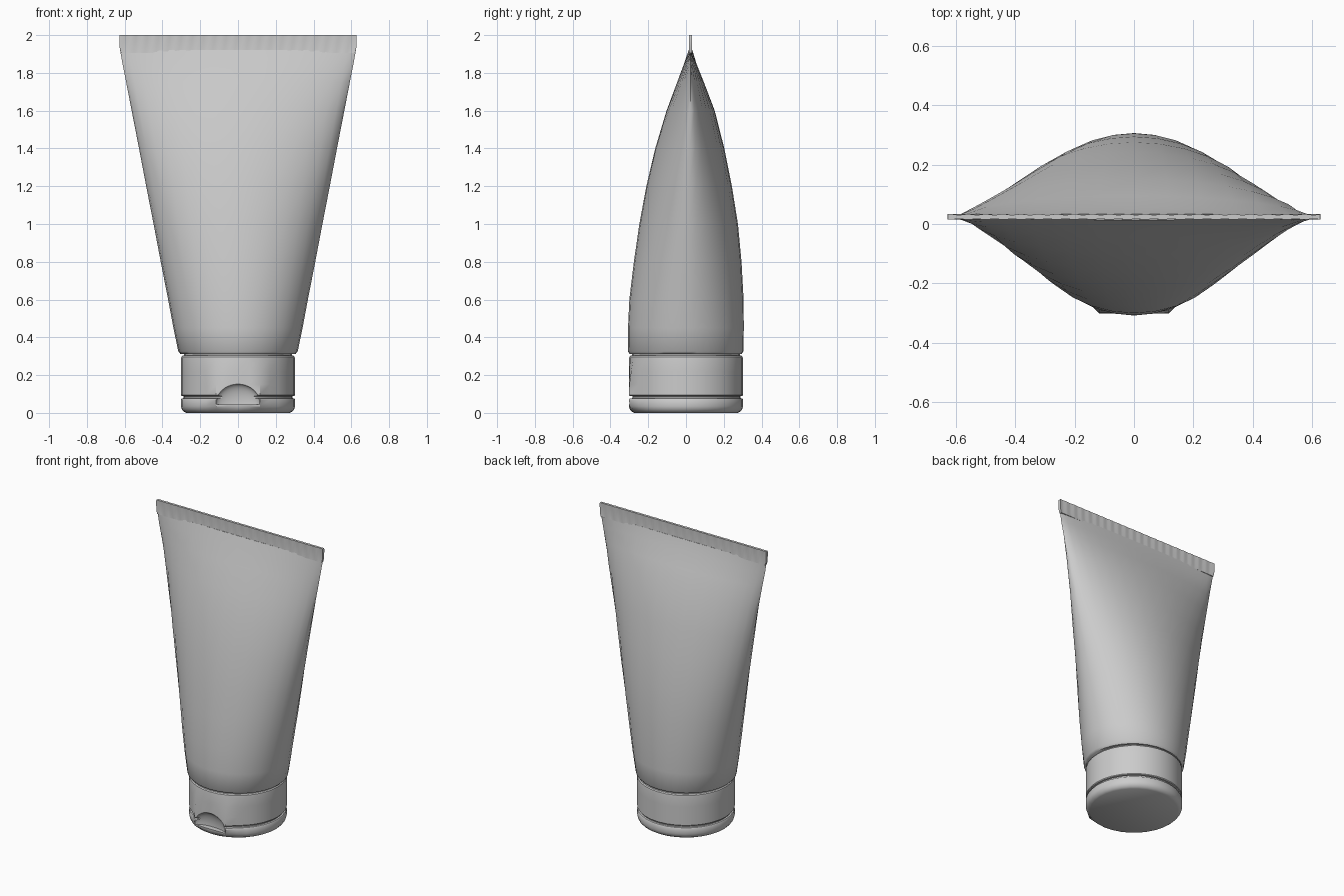
import bpy
import bmesh
import math

if "Cube" in bpy.data.objects:
    bpy.data.objects.remove(bpy.data.objects["Cube"], do_unlink=True)

SIDES = 32

grey = bpy.data.materials.new("light grey plastic")
grey.use_nodes = True
colour = (0.6, 0.6, 0.6, 1.0)
grey.diffuse_color = colour
grey.node_tree.nodes["Principled BSDF"].inputs["Base Color"].default_value = colour


def finish(name, bm, angle=35):
    """Turn a bmesh into a smooth-shaded object."""
    bmesh.ops.recalc_face_normals(bm, faces=bm.faces[:])
    mesh = bpy.data.meshes.new(name)
    bm.to_mesh(mesh)
    bm.free()
    obj = bpy.data.objects.new(name, mesh)
    bpy.context.collection.objects.link(obj)
    mesh.materials.append(grey)
    shade(obj, angle)
    return obj


def shade(obj, angle):
    bpy.ops.object.select_all(action='DESELECT')
    obj.select_set(True)
    bpy.context.view_layer.objects.active = obj
    bpy.ops.object.shade_smooth_by_angle(angle=math.radians(angle))


def loft(rings):
    """Skin closed rings of equal point count and close both ends."""
    bm = bmesh.new()
    loops = [[bm.verts.new(p) for p in ring] for ring in rings]
    n = len(loops[0])
    for a, b in zip(loops, loops[1:]):
        for i in range(n):
            j = (i + 1) % n
            bm.faces.new((a[i], a[j], b[j], b[i]))
    bm.faces.new(loops[0][::-1])
    bm.faces.new(loops[-1])
    return bm


def signed_pow(v, p):
    return math.copysign(abs(v) ** p, v)


# Squeezable body: height, half width, front y, back y
sections = [
    (0.312, 0.305, -0.298, 0.295), (0.325, 0.316, -0.308, 0.304),
    (0.45, 0.342, -0.307, 0.306), (0.6, 0.370, -0.300, 0.305),
    (0.8, 0.409, -0.276, 0.294), (1.0, 0.447, -0.247, 0.275),
    (1.2, 0.486, -0.210, 0.243), (1.4, 0.524, -0.163, 0.203),
    (1.6, 0.563, -0.103, 0.152), (1.75, 0.592, -0.047, 0.095),
    (1.85, 0.612, -0.010, 0.055), (1.92, 0.624, 0.014, 0.034),
]
rings = []
for z, w, front, back in sections:
    mid, depth = (front + back) / 2, (back - front) / 2
    power = 1 + 0.2 * (z - 0.31) / 1.6      # lens-shaped towards the seal
    ring = []
    for k in range(SIDES):
        a = 2 * math.pi * k / SIDES - math.pi / 2
        ring.append((w * math.cos(a), mid + depth * signed_pow(math.sin(a), power), z))
    rings.append(ring)
finish("tube_body", loft(rings), 50)

# Crimped seal: ribbed strip, ribs fading out at its lower edge
RIBS = 84
rings = []
for z, half_x, rib in ((1.905, 0.620, 0.0), (1.93, 0.626, 0.003),
                       (1.992, 0.628, 0.003), (2.0, 0.626, 0.002)):
    xs = [-half_x + 2 * half_x * i / RIBS for i in range(RIBS + 1)]
    t = [0.009 - rib * (i // 2 % 2) for i in range(RIBS + 1)]
    front = [(x, 0.024 - d, z) for x, d in zip(xs, t)]
    back = [(x, 0.024 + d, z) for x, d in zip(xs, t)]
    rings.append(front + back[::-1])
finish("crimped_seal", loft(rings), 50)

# Flip-top cap: height, radius, strength of the flattened front
profile = [
    (0.004, 0.272, 0.0), (0.008, 0.288, 0.0), (0.020, 0.298, 0.2),
    (0.035, 0.302, 0.8), (0.070, 0.302, 1.0), (0.076, 0.298, 1.0),
    (0.078, 0.288, 0.6), (0.088, 0.288, 0.6), (0.090, 0.298, 1.0),
    (0.095, 0.302, 1.0), (0.15, 0.302, 0.9), (0.22, 0.302, 0.5),
    (0.285, 0.302, 0.0), (0.297, 0.300, 0.0), (0.303, 0.294, 0.0),
    (0.304, 0.285, 0.0), (0.315, 0.285, 0.0),
]
profile[0] = (0.0, 0.275, 0.0)
rings = []
for z, r, flat in profile:
    ring = []
    for k in range(SIDES):
        a = 2 * math.pi * k / SIDES - math.pi / 2
        x, y = r * math.cos(a), r * math.sin(a)
        if y < 0 and abs(x) < 0.13:
            y += flat * (-r - y)
        ring.append((x, y, z))
    rings.append(ring)
cap = finish("flip_top_cap", loft(rings), 35)

# Thumb recess: arched scoop cut into the front of the cap
bm = bmesh.new()
bmesh.ops.create_uvsphere(bm, u_segments=32, v_segments=20, radius=1)
for v in bm.verts:
    v.co = (v.co.x * 0.116, v.co.y * 0.04 - 0.306, v.co.z * 0.10 + 0.053)
cut = bmesh.ops.bisect_plane(bm, geom=bm.verts[:] + bm.edges[:] + bm.faces[:],
                             plane_co=(0, 0, 0.045), plane_no=(0, 0, 1), clear_inner=True)
bmesh.ops.holes_fill(bm, edges=[e for e in bm.edges if e.is_boundary])
cutter = finish("thumb_recess_cutter", bm)
cutter.hide_render = True
mod = cap.modifiers.new("thumb recess", 'BOOLEAN')
mod.operation = 'DIFFERENCE'
mod.solver = 'EXACT'
mod.object = cutter
bpy.context.view_layer.objects.active = cap
cap.select_set(True)
bpy.ops.object.modifier_move_to_index(modifier=mod.name, index=0)
bpy.ops.object.modifier_apply(modifier=mod.name)
bpy.data.objects.remove(cutter, do_unlink=True)
shade(cap, 35)
